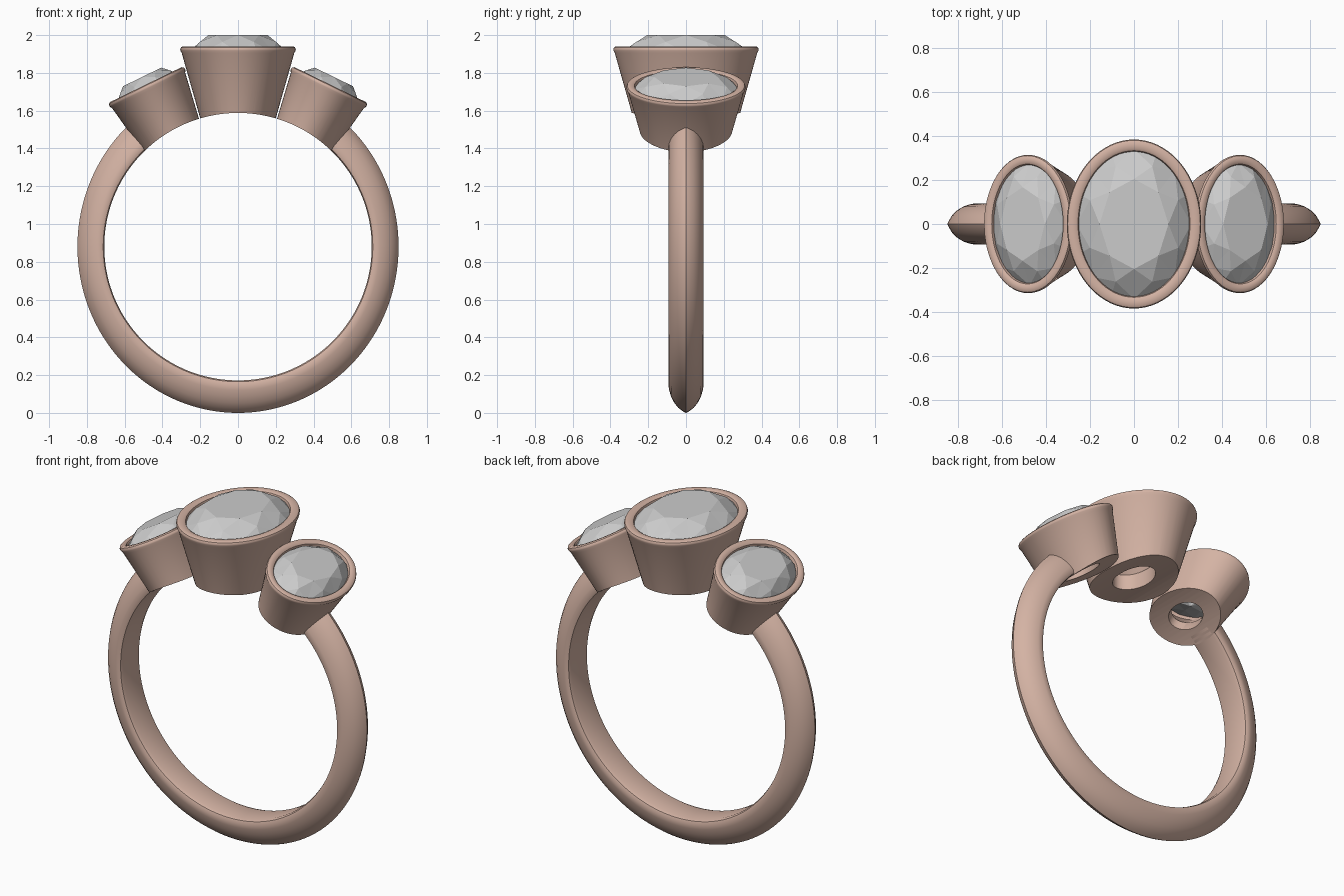
import bpy, bmesh
from math import sin, cos, pi, radians
from mathutils import Matrix

if "Cube" in bpy.data.objects:
    bpy.data.objects.remove(bpy.data.objects["Cube"])

CZ, RI = 0.88, 0.708          # finger hole centre height and radius
metal = bpy.data.materials.new("rose_metal")
metal.diffuse_color = (0.66, 0.45, 0.37, 1)
metal.use_nodes = True
metal.node_tree.nodes["Principled BSDF"].inputs["Base Color"].default_value = metal.diffuse_color


def make(name, verts, faces, matrix=Matrix(), mat=None):
    me = bpy.data.meshes.new(name)
    me.from_pydata(verts, [], faces)
    me.transform(matrix)
    bm = bmesh.new()
    bm.from_mesh(me)
    bmesh.ops.recalc_face_normals(bm, faces=bm.faces)
    bm.to_mesh(me)
    bm.free()
    ob = bpy.data.objects.new(name, me)
    bpy.context.collection.objects.link(ob)
    if mat:
        me.materials.append(mat)
    return ob


def activate(ob):
    bpy.ops.object.select_all(action='DESELECT')
    ob.select_set(True)
    bpy.context.view_layer.objects.active = ob


def smooth(ob, angle=35):
    activate(ob)
    bpy.ops.object.shade_smooth_by_angle(angle=radians(angle))


def bridge(rows, n, wrap):
    """Quads between consecutive rings of n points."""
    return [(r * n + i, r * n + (i + 1) % n, (r + 1) % rows * n + (i + 1) % n, (r + 1) % rows * n + i)
            for r in range(rows if wrap else rows - 1) for i in range(n)]


# Band: knife-edge profile (thickness fraction, half width) swept round the open arc
half = [(0.96, 0.014), (0.85, 0.040), (0.7, 0.061), (0.5, 0.079), (0.3, 0.089),
        (0.15, 0.093), (0.04, 0.086), (0, 0.068)]
profile = [(1, 0)] + half + [(f, -y) for f, y in reversed(half)]
steps, start = 120, radians(40)
verts = []
for s in range(steps + 1):
    a = start + (2 * pi - 2 * start) * s / steps
    thick = 0.142 + 0.03 * cos(a) ** 2
    for f, y in profile:
        r = RI + thick * f
        verts.append((r * sin(a), y, CZ + r * cos(a)))
n = len(profile)
faces = bridge(steps + 1, n, False)
faces += [tuple(range(n)), tuple(range(steps * n, steps * n + n))]
smooth(make("band", verts, faces, mat=metal))


# Bezel cup: oval rings up the outside, over the rounded rim, down the inside
def bezel(name, matrix, rx, ry, bx, by, depth, rim):
    hx, hy = bx * 0.5, by * 0.55
    rings = [(bx, by, -depth), (rx - 0.008, ry - 0.008, -0.035)]
    for inset, z in [(0.001, -0.022), (0, -0.014), (0.004, -0.005), (0.013, 0),
                     (rim - 0.014, 0), (rim - 0.004, -0.006), (rim, -0.018), (rim, -0.07)]:
        rings.append((rx - inset, ry - inset, z))
    rings += [(hx, hy, -0.6 * depth), (hx, hy, -depth)]
    n = 72
    verts = [(x * cos(2 * pi * i / n), y * sin(2 * pi * i / n), z)
             for x, y, z in rings for i in range(n)]
    ob = make(name, verts, bridge(len(rings), n, True), matrix, metal)
    # Trim the underside to the finger hole
    bpy.ops.mesh.primitive_cylinder_add(vertices=160, radius=RI, depth=2, location=(0, 0, CZ),
                                        rotation=(pi / 2, 0, 0))
    cutter = bpy.context.object
    cutter.hide_render = True
    mod = ob.modifiers.new("trim", 'BOOLEAN')
    mod.operation, mod.solver, mod.object = 'DIFFERENCE', 'EXACT', cutter
    activate(ob)
    bpy.ops.object.modifier_apply(modifier=mod.name)
    bpy.data.objects.remove(cutter)
    smooth(ob)


# Oval brilliant stone with table, star, kite, girdle and pavilion facets
def stone(name, matrix, rx, ry, top, bottom):
    g = -0.03

    def ring(count, scale, z, shift=0):
        return [(rx * scale * cos(2 * pi * (i + shift) / count),
                 ry * scale * sin(2 * pi * (i + shift) / count), z) for i in range(count)]
    table, mid = ring(8, 0.6, top), ring(8, 0.83, g + (top - g) * 0.6, 0.5)
    girdle, low = ring(16, 1, g), ring(16, 1, g - 0.012)
    pav = ring(8, 0.5, bottom * 0.6, 0.5)
    verts = table + mid + girdle + low + pav + [(0, 0, bottom)]
    T, M, G, L, P, C = 0, 8, 16, 32, 48, 56
    faces = [tuple(range(8))]
    for i in range(8):
        j, h = (i + 1) % 8, (i - 1) % 8
        a, b, c = 2 * i, 2 * i + 1, (2 * i + 2) % 16
        faces += [(T + i, M + i, T + j),
                  (T + i, M + h, G + a), (T + i, G + a, M + i),
                  (M + i, G + a, G + b), (M + i, G + b, G + c),
                  (G + a, L + a, L + b, G + b), (G + b, L + b, L + c, G + c),
                  (L + a, P + i, L + b), (L + b, P + i, L + c),
                  (L + a, P + h, P + i), (P + h, C, P + i)]
    make(name, verts, faces, matrix)


# Centre setting
m = Matrix.Translation((0, 0, 1.94))
bezel("centre_bezel", m, 0.306, 0.385, 0.183, 0.262, 0.44, 0.055)
stone("centre_stone", m, 0.262, 0.342, 0.06, -0.29)

# Tilted side settings
for side, label in ((-1, "left"), (1, "right")):
    m = Matrix.Translation((side * 0.488, 0, 1.738)) @ Matrix.Rotation(side * radians(26), 4, 'Y')
    bezel(label + "_bezel", m, 0.223, 0.315, 0.158, 0.217, 0.38, 0.046)
    stone(label + "_stone", m, 0.188, 0.28, 0.045, -0.2)
